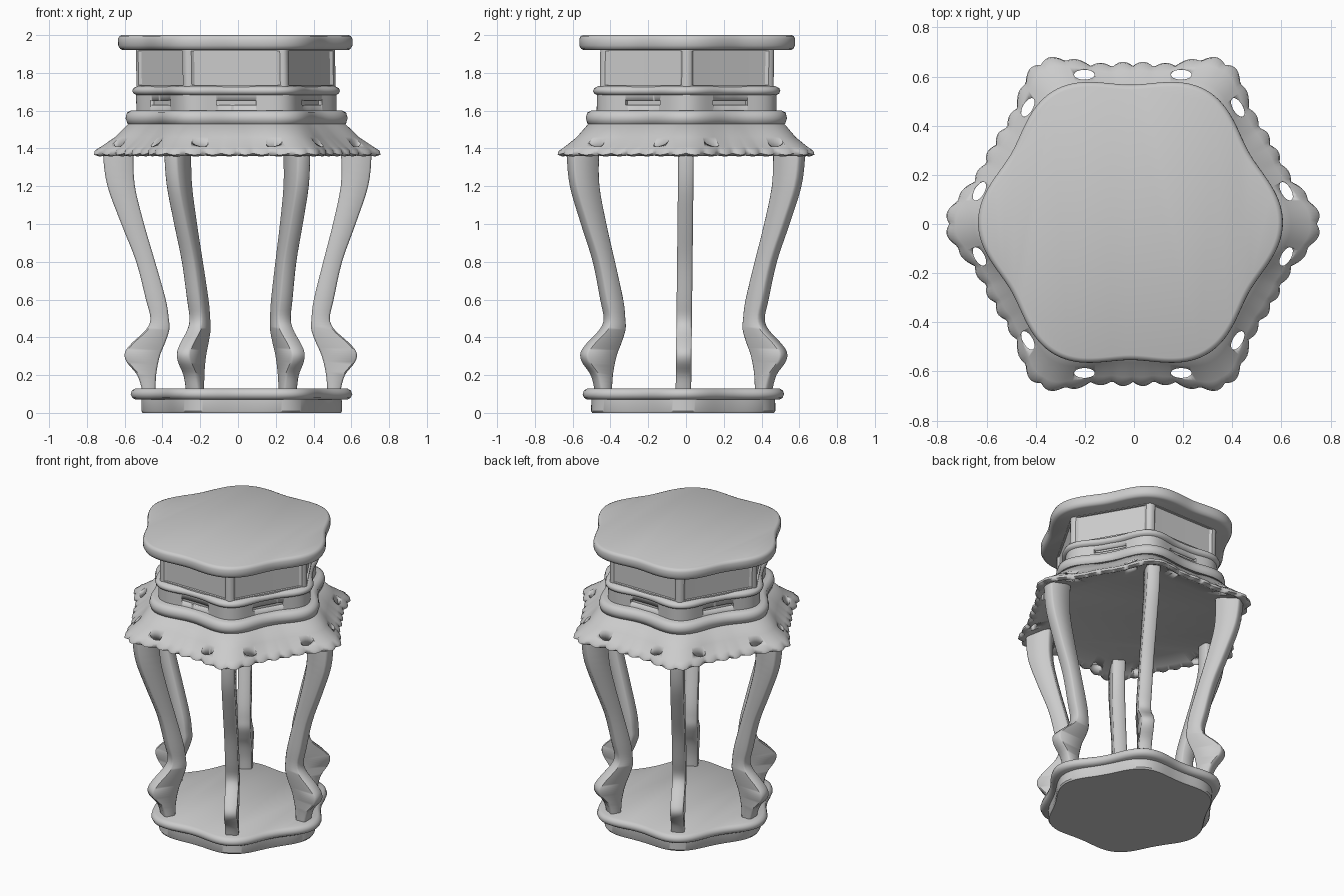
import bpy, bmesh, math
from mathutils import Vector, Matrix

if "Cube" in bpy.data.objects:
    bpy.data.objects.remove(bpy.data.objects["Cube"])

N = 360
SIX = [math.radians(60 * i) for i in range(6)]


def centre(z):
    # the stand leans very slightly
    return 0.02 - 0.0175 * z, -0.015 + 0.011 * z


def finish(name, bm, angle=35):
    bmesh.ops.recalc_face_normals(bm, faces=bm.faces)
    me = bpy.data.meshes.new(name)
    bm.to_mesh(me)
    bm.free()
    ob = bpy.data.objects.new(name, me)
    bpy.context.collection.objects.link(ob)
    bpy.ops.object.select_all(action='DESELECT')
    ob.select_set(True)
    bpy.context.view_layer.objects.active = ob
    bpy.ops.object.shade_smooth_by_angle(angle=math.radians(angle))
    return ob


def lobed(t, corner, side, p):
    # six-cornered outline: p near 1 is lobed, p near 2 is a straight hexagon
    return side + (corner - side) * ((1 + math.cos(6 * t)) / 2) ** p


def loft(name, rings, radius=lobed, angle=35):
    # rings: (z, corner radius, side radius, sharpness, scallop amount)
    bm = bmesh.new()
    loops = []
    for z, c, s, p, k in rings:
        x0, y0 = centre(z)
        loop = []
        for i in range(N):
            t = 2 * math.pi * i / N
            bump = abs(math.sin(24 * t))
            r = radius(t, c, s, p) + k * (bump - 0.5)
            loop.append(bm.verts.new((x0 + r * math.cos(t), y0 + r * math.sin(t),
                                      z - 0.5 * abs(k) * bump)))
        loops.append(loop)
    for a, b in zip(loops, loops[1:]):
        for i in range(N):
            j = (i + 1) % N
            bm.faces.new((a[i], a[j], b[j], b[i]))
    bm.faces.new(loops[0][::-1])
    bm.faces.new(loops[-1])
    return finish(name, bm, angle)


def carve(target, bm):
    cutter = finish(target.name + "_cutter", bm)
    cutter.hide_render = True
    bpy.context.view_layer.objects.active = target
    mod = target.modifiers.new("carve", 'BOOLEAN')
    mod.operation = 'DIFFERENCE'
    mod.solver = 'EXACT'
    mod.object = cutter
    bpy.ops.object.modifier_apply(modifier=mod.name)
    bpy.data.objects.remove(cutter)


# base plinth and its rounded rim
loft("base_plinth", [(0, 0.525, 0.475, 1.1, 0), (0.01, 0.532, 0.48, 1.1, 0),
                     (0.08, 0.53, 0.48, 1.1, 0)])
loft("base_rim", [(0.07, 0.56, 0.49, 1.1, 0), (0.08, 0.578, 0.508, 1.1, 0),
                  (0.098, 0.587, 0.515, 1.1, 0), (0.118, 0.58, 0.51, 1.1, 0),
                  (0.13, 0.56, 0.49, 1.1, 0)], angle=60)

# flared skirt with scalloped rim
skirt = loft("skirt", [(1.40, 0.60, 0.50, 2, 0), (1.375, 0.70, 0.60, 2, 0),
                       (1.362, 0.735, 0.632, 2.1, 0.008), (1.375, 0.757, 0.652, 2.2, 0.018),
                       (1.395, 0.752, 0.648, 2.2, 0.018), (1.41, 0.722, 0.622, 2.1, 0.004),
                       (1.46, 0.645, 0.565, 1.6, 0), (1.54, 0.565, 0.49, 1.2, 0)], angle=60)

# oval holes either side of each skirt corner
bm = bmesh.new()
x0, y0 = centre(1.42)
for a in SIX:
    for side in (-1, 1):
        t = a + side * math.radians(12)
        face = a + side * math.radians(30)
        m = (Matrix.Translation((x0 + 0.638 * math.cos(t), y0 + 0.638 * math.sin(t), 1.42))
             @ Matrix.Rotation(face, 4, 'Z') @ Matrix.Diagonal((0.02, 0.042, 0.3, 1)))
        bmesh.ops.create_cone(bm, cap_ends=True, segments=20, radius1=1, radius2=1,
                              depth=1, matrix=m)
carve(skirt, bm)

# mouldings and neck under the drum
loft("lower_moulding", [(1.52, 0.555, 0.475, 1.1, 0), (1.53, 0.578, 0.50, 1.1, 0),
                        (1.56, 0.588, 0.51, 1.1, 0), (1.59, 0.58, 0.503, 1.1, 0),
                        (1.602, 0.555, 0.475, 1.1, 0)], angle=60)
neck = loft("neck", [(1.59, 0.53, 0.457, 1.5, 0), (1.69, 0.53, 0.457, 1.5, 0)])
loft("upper_moulding", [(1.68, 0.52, 0.45, 1.3, 0), (1.69, 0.543, 0.47, 1.3, 0),
                        (1.705, 0.55, 0.477, 1.3, 0), (1.72, 0.543, 0.47, 1.3, 0),
                        (1.73, 0.52, 0.45, 1.3, 0)], angle=60)

# long slots in the neck
bm = bmesh.new()
x0, y0 = centre(1.64)
for a in SIX:
    t = a + math.radians(30)
    m = (Matrix.Translation((x0 + 0.46 * math.cos(t), y0 + 0.46 * math.sin(t), 1.642))
         @ Matrix.Rotation(t, 4, 'Z') @ Matrix.Diagonal((0.035, 0.21, 0.022, 1)))
    bmesh.ops.create_cube(bm, size=1, matrix=m)
carve(neck, bm)


# hexagonal drum with recessed side panels between corner posts
def panelled(t, corner, side, p):
    d = t % (math.pi / 3) - math.pi / 6
    r = min(corner, side / math.cos(d))
    return r - (p if abs(d) < math.radians(26.5) else 0)


loft("drum", [(1.72, 0.527, 0.46, 0, 0), (1.735, 0.527, 0.46, 0, 0),
              (1.737, 0.527, 0.46, 0.012, 0), (1.915, 0.527, 0.46, 0.012, 0),
              (1.917, 0.527, 0.46, 0, 0), (1.93, 0.527, 0.46, 0, 0)], panelled, 25)

# lobed top slab
loft("top_slab", [(1.92, 0.595, 0.535, 0.95, 0), (1.927, 0.61, 0.55, 0.95, 0),
                  (1.945, 0.62, 0.56, 0.95, 0), (1.98, 0.62, 0.56, 0.95, 0),
                  (1.994, 0.613, 0.553, 0.95, 0), (2.0, 0.60, 0.54, 0.95, 0)], angle=50)

# cabriole legs: height, inner radius, outer radius
LEG = [(1.41, 0.545, 0.70), (1.36, 0.55, 0.71), (1.2, 0.545, 0.69), (1.0, 0.50, 0.62),
       (0.8, 0.445, 0.545), (0.6, 0.392, 0.497), (0.5, 0.378, 0.475), (0.44, 0.376, 0.50),
       (0.37, 0.40, 0.575), (0.32, 0.422, 0.613), (0.27, 0.437, 0.605), (0.2, 0.45, 0.55),
       (0.12, 0.455, 0.525)]


def smooth(pts, steps=4):
    v = [Vector(p) for p in [pts[0]] + pts + [pts[-1]]]
    out = []
    for a, b, c, d in zip(v, v[1:], v[2:], v[3:]):
        for k in range(steps):
            u = k / steps
            out.append(0.5 * (2 * b + (c - a) * u + (2 * a - 5 * b + 4 * c - d) * u * u
                              + (3 * b - a - 3 * c + d) * u ** 3))
    return out + [v[-1]]


def leg(name, a):
    bm = bmesh.new()
    w, e = 0.041, 0.01
    radial, tangent = Vector((math.cos(a), math.sin(a), 0)), Vector((-math.sin(a), math.cos(a), 0))
    loops = []
    for z, ri, ro in smooth(LEG):
        cx, cy = centre(z)
        section = [(ri, -w + e), (ri + e, -w), (ro - e, -w), (ro, -w + e),
                   (ro, w - e), (ro - e, w), (ri + e, w), (ri, w - e)]
        loops.append([bm.verts.new(Vector((cx, cy, z)) + radial * r + tangent * s)
                      for r, s in section])
    for p, q in zip(loops, loops[1:]):
        for i in range(8):
            j = (i + 1) % 8
            bm.faces.new((p[i], p[j], q[j], q[i]))
    bm.faces.new(loops[0])
    bm.faces.new(loops[-1][::-1])
    finish(name, bm, 50)


for i, a in enumerate(SIX):
    leg(f"leg_{i + 1}", a)
